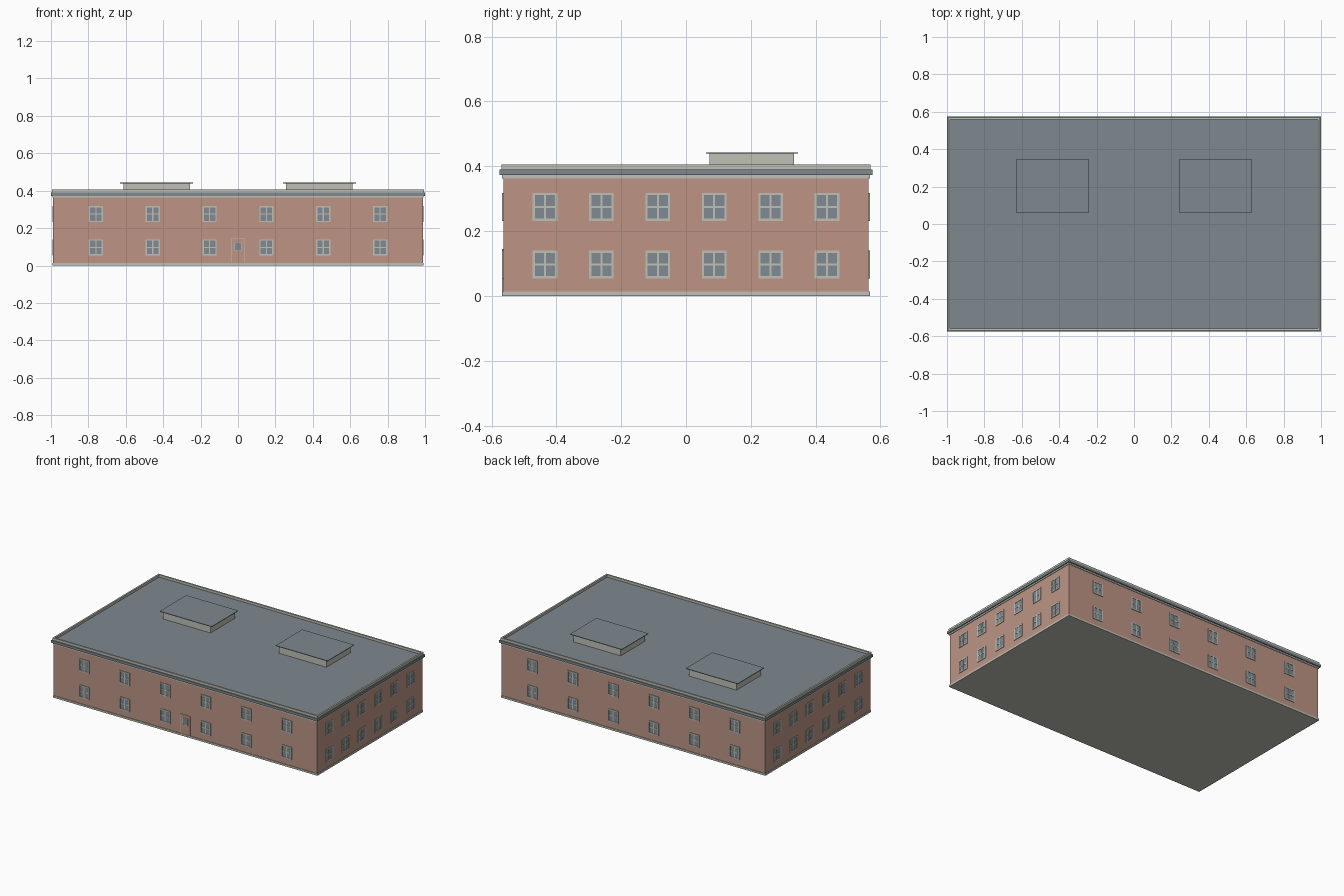
import bpy, bmesh, math
from mathutils import Matrix

if "Cube" in bpy.data.objects:
    bpy.data.objects.remove(bpy.data.objects["Cube"], do_unlink=True)


def make_material(name, color):
    mat = bpy.data.materials.new(name)
    mat.use_nodes = True
    mat.diffuse_color = (*color, 1)
    mat.node_tree.nodes["Principled BSDF"].inputs["Base Color"].default_value = (*color, 1)
    return mat


brick = make_material("brick", (0.51, 0.30, 0.235))
stone = make_material("pale stone", (0.53, 0.53, 0.47))
slate = make_material("slate", (0.21, 0.25, 0.275))
glass = make_material("glass", (0.21, 0.26, 0.29))


def add_box(bm, x, y, z, mat=0):
    """Add a box from (min, max) ranges on each axis."""
    size = [r[1] - r[0] for r in (x, y, z)]
    centre = [(r[0] + r[1]) / 2 for r in (x, y, z)]
    matrix = Matrix.Translation(centre) @ Matrix.Diagonal((*size, 1))
    verts = bmesh.ops.create_cube(bm, size=1, matrix=matrix)["verts"]
    for face in {f for v in verts for f in v.link_faces}:
        face.material_index = mat


def finish_mesh(bm, name, mats):
    mesh = bpy.data.meshes.new(name)
    bm.to_mesh(mesh)
    bm.free()
    for mat in mats:
        mesh.materials.append(mat)
    return mesh


def place(name, mesh, location=(0, 0, 0), turn=0):
    obj = bpy.data.objects.new(name, mesh)
    obj.location = location
    obj.rotation_euler.z = turn
    bpy.context.collection.objects.link(obj)
    return obj


def block(name, half_x, half_y, z, mat, centre=(0, 0)):
    bm = bmesh.new()
    add_box(bm, (-half_x, half_x), (-half_y, half_y), z)
    return place(name, finish_mesh(bm, name, [mat]), (*centre, 0))


def add_border(bm, hw, z0, z1, bar, depth):
    """Upright rectangular frame in the xz plane, facing -y."""
    for side in (-1, 1):
        edges = sorted((side * hw, side * (hw - bar)))
        add_box(bm, edges, (-depth, 0), (z0, z1))
    for bottom in (z0, z1 - bar):
        add_box(bm, (-hw + bar, hw - bar), (-depth, 0), (bottom, bottom + bar))


# Main body, from the ground up
WALL_X, WALL_Y = 0.989, 0.563
block("plinth", 0.993, 0.567, (0, 0.013), stone)
block("walls", WALL_X, WALL_Y, (0.013, 0.363), brick)
block("cornice", 0.993, 0.567, (0.363, 0.373), stone)
block("roof_slab", 1.0, 0.575, (0.373, 0.390), slate)

# Parapet ring around the roof
bm = bmesh.new()
PX, PY, PT = 0.994, 0.569, 0.011
for s in (-1, 1):
    add_box(bm, sorted((s * PX, s * (PX - PT))), (-PY, PY), (0.39, 0.406))
    add_box(bm, (-PX + PT, PX - PT), sorted((s * PY, s * (PY - PT))), (0.39, 0.406))
place("parapet", finish_mesh(bm, "parapet", [stone]))

# Rooftop housings with overhanging lids
for side, x in (("right", -0.435), ("left", 0.435)):
    block(f"roof_housing_{side}", 0.178, 0.13, (0.39, 0.439), stone, (x, 0.203))
    block(f"housing_lid_{side}", 0.195, 0.142, (0.439, 0.443), slate, (x, 0.203))

# Shared window: glass pane, frame and glazing bars
HW, HH = 0.038, 0.043
bm = bmesh.new()
add_box(bm, (-HW + 0.003, HW - 0.003), (-0.002, 0), (-HH + 0.003, HH - 0.003), 1)
add_border(bm, HW, -HH, HH, 0.007, 0.004)
add_box(bm, (-0.003, 0.003), (-0.0035, 0), (-HH + 0.007, HH - 0.007))
add_box(bm, (-HW + 0.007, HW - 0.007), (-0.0034, 0), (-0.003, 0.003))
window = finish_mesh(bm, "window", [stone, glass])

# Six windows on two floors of every wall
for floor, z in (("lower", 0.097), ("upper", 0.275)):
    for i in range(6):
        along = i - 2.5
        x, y = along * 0.304, along * 0.174
        place(f"front_window_{floor}_{i + 1}", window, (x, -WALL_Y, z))
        place(f"back_window_{floor}_{i + 1}", window, (x, WALL_Y, z), math.pi)
        place(f"left_window_{floor}_{i + 1}", window, (WALL_X, y, z), math.pi / 2)
        place(f"right_window_{floor}_{i + 1}", window, (-WALL_X, y, z), -math.pi / 2)

# Front door with thin frame and small pane
bm = bmesh.new()
add_box(bm, (-0.033, 0.033), (-0.002, 0), (0.005, 0.143), 1)
add_border(bm, 0.036, 0.003, 0.145, 0.004, 0.0045)
add_border(bm, 0.019, 0.077, 0.125, 0.003, 0.004)
add_box(bm, (-0.017, 0.017), (-0.003, 0), (0.079, 0.123), 2)
place("front_door", finish_mesh(bm, "front_door", [stone, brick, glass]), (0, -WALL_Y, 0))
